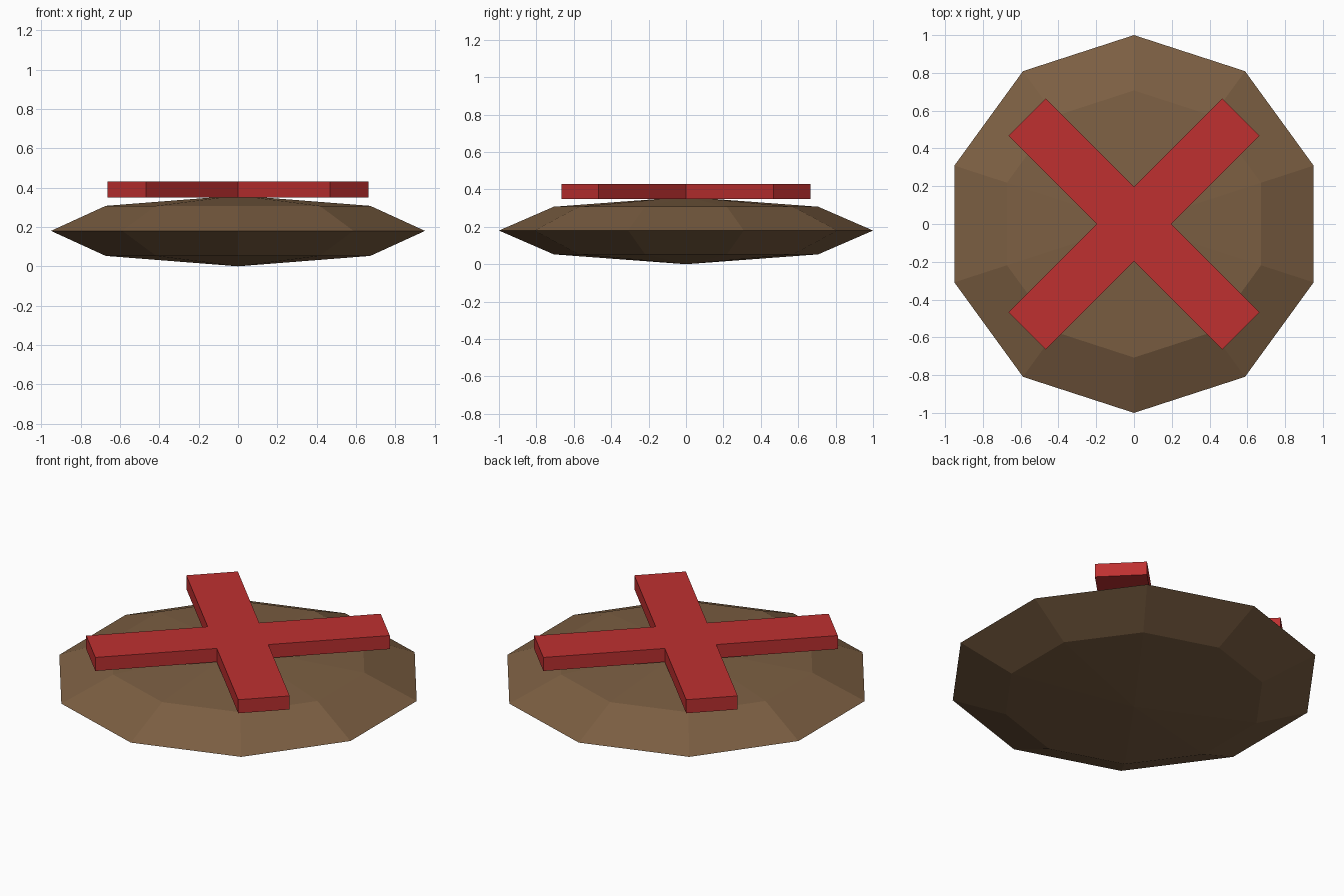
import bpy, bmesh
from math import sin, cos, pi, radians
from mathutils import Matrix

if "Cube" in bpy.data.objects:
    bpy.data.objects.remove(bpy.data.objects["Cube"])


def material(name, rgb):
    mat = bpy.data.materials.new(name)
    mat.diffuse_color = (*rgb, 1)
    mat.use_nodes = True
    mat.node_tree.nodes["Principled BSDF"].inputs["Base Color"].default_value = mat.diffuse_color
    return mat


def add_object(name, bm, mat):
    bmesh.ops.recalc_face_normals(bm, faces=bm.faces[:])
    mesh = bpy.data.meshes.new(name)
    bm.to_mesh(mesh)
    bm.free()
    mesh.materials.append(mat)
    obj = bpy.data.objects.new(name, mesh)
    bpy.context.collection.objects.link(obj)
    return obj


# Dirt mound: flattened ten-sided sphere, spun from a half-circle profile
SIDES, RINGS, HALF_HEIGHT = 10, 4, 0.18
bm = bmesh.new()
profile = [bm.verts.new((0, sin(pi * i / RINGS), HALF_HEIGHT * (1 - cos(pi * i / RINGS))))
           for i in range(RINGS + 1)]
edges = [bm.edges.new(pair) for pair in zip(profile, profile[1:])]
bmesh.ops.spin(bm, geom=profile + edges, cent=(0, 0, 0), axis=(0, 0, 1),
               angle=2 * pi, steps=SIDES)
bmesh.ops.remove_doubles(bm, verts=bm.verts[:], dist=0.001)
add_object("dirt_mound", bm, material("brown dirt", (0.201, 0.114, 0.055)))

# Cross marker: one arm outline repeated four times, turned 45 degrees, extruded
ARM, HALF_WIDTH, BOTTOM, THICK = 0.80, 0.14, 0.35, 0.08
bm = bmesh.new()
outline = []
for k in range(4):
    turn = Matrix.Rotation(radians(45 + 90 * k), 3, 'Z')
    for x, y in ((ARM, -HALF_WIDTH), (ARM, HALF_WIDTH), (HALF_WIDTH, HALF_WIDTH)):
        v = bm.verts.new((x, y, BOTTOM))
        v.co = turn @ v.co
        outline.append(v)
base = bm.faces.new(outline)
top = bmesh.ops.extrude_face_region(bm, geom=[base], use_keep_orig=True)["geom"]
bmesh.ops.translate(bm, vec=(0, 0, THICK),
                    verts=[g for g in top if isinstance(g, bmesh.types.BMVert)])
add_object("cross_marker", bm, material("red paint", (0.52, 0.03, 0.03)))
